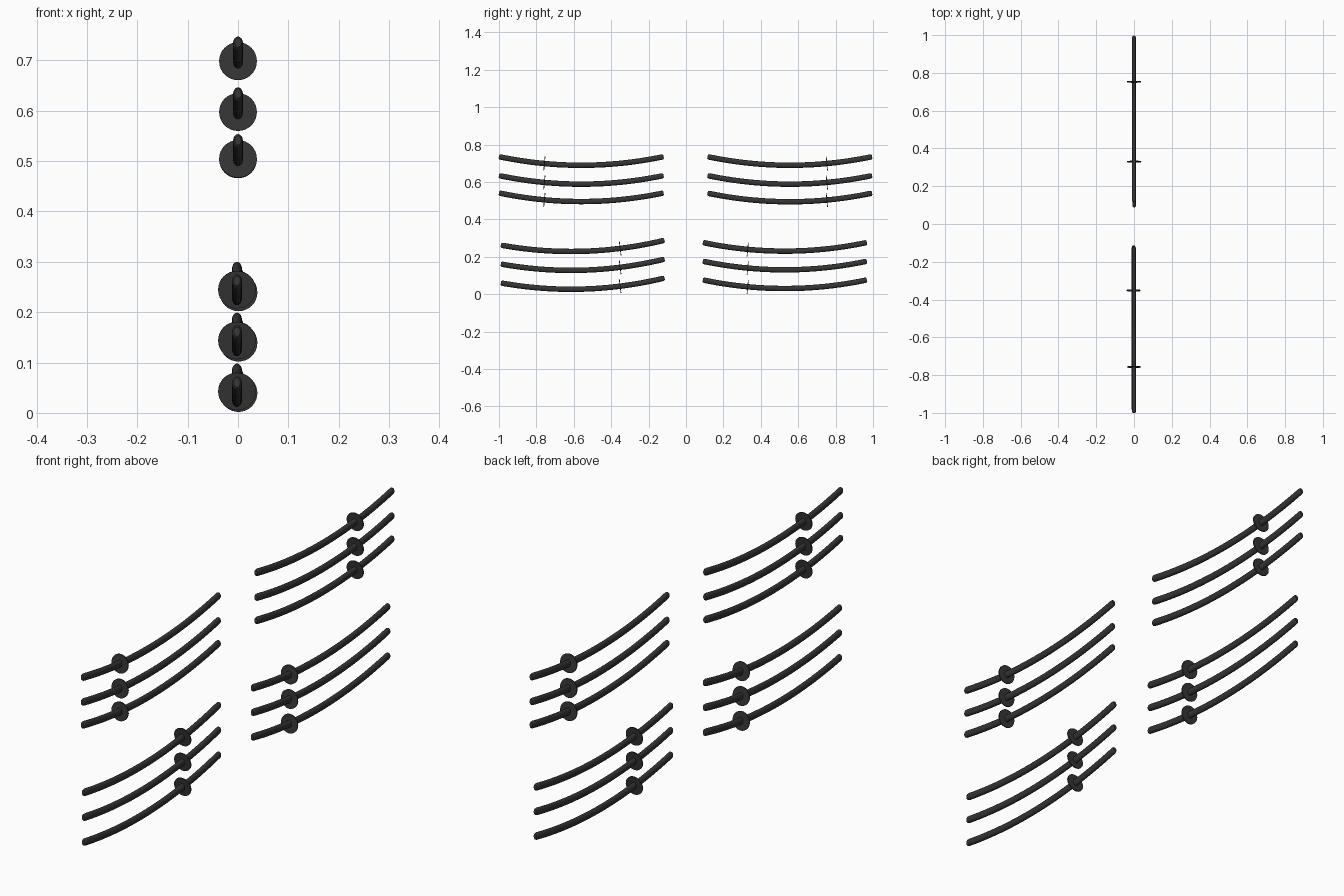
import bpy, bmesh, math
from mathutils import Vector

if "Cube" in bpy.data.objects:
    bpy.data.objects.remove(bpy.data.objects["Cube"])

mat = bpy.data.materials.new("dark_grey")
mat.diffuse_color = (0.035, 0.035, 0.035, 1)
mat.use_nodes = True
mat.node_tree.nodes["Principled BSDF"].inputs["Base Color"].default_value = mat.diffuse_color

HALF_W, HALF_H = 0.010, 0.0145   # oval rod section
DISC_R, DISC_T = 0.0375, 0.004


def finish(name, bm):
    bmesh.ops.recalc_face_normals(bm, faces=bm.faces[:])
    me = bpy.data.meshes.new(name)
    bm.to_mesh(me)
    bm.free()
    me.materials.append(mat)
    ob = bpy.data.objects.new(name, me)
    bpy.context.collection.objects.link(ob)
    bpy.context.view_layer.objects.active = ob
    ob.select_set(True)
    bpy.ops.object.shade_smooth_by_angle(angle=math.radians(40))
    ob.select_set(False)


def curve(x, y0, y1, z0, z1, sag, t):
    """Point and tangent on a sagging parabola."""
    p = Vector((x, y0 + (y1 - y0) * t, z0 + (z1 - z0) * t - 4 * sag * t * (1 - t)))
    d = Vector((0, y1 - y0, z1 - z0 - 4 * sag * (1 - 2 * t))).normalized()
    return p, d


def rod(name, *arc, steps=28, sides=16):
    # Oval section swept along the arc, with slightly rounded ends
    stations = [(0, 0.65), (0.004, 0.9)]
    stations += [(0.01 + 0.98 * i / steps, 1) for i in range(steps + 1)]
    stations += [(0.996, 0.9), (1, 0.65)]
    bm = bmesh.new()
    rings = []
    for t, s in stations:
        p, d = curve(*arc, t)
        up = Vector((0, -d.z, d.y))
        rings.append([bm.verts.new(
            p + Vector((HALF_W * s * math.cos(a), 0, 0)) + up * (HALF_H * s * math.sin(a)))
            for a in (2 * math.pi * k / sides for k in range(sides))])
    for r, q in zip(rings, rings[1:]):
        for k in range(sides):
            j = (k + 1) % sides
            bm.faces.new((r[k], r[j], q[j], q[k]))
    bm.faces.new(rings[0])
    bm.faces.new(rings[-1])
    finish(name, bm)


def disc(name, y, *arc):
    # Thin collar square to the rod
    p, d = curve(*arc, (y - arc[1]) / (arc[2] - arc[1]))
    m = d.to_track_quat('Z', 'Y').to_matrix().to_4x4()
    m.translation = p
    bm = bmesh.new()
    bmesh.ops.create_cone(bm, cap_ends=True, segments=32, radius1=DISC_R,
                          radius2=DISC_R, depth=DISC_T, matrix=m)
    finish(name, bm)


# group: x, y start, y end, end rise, sag, disc y, start heights
groups = {
    "upper_front": (0, -1.0, -0.12, 0.0, 0.046, -0.757, (0.735, 0.634, 0.541)),
    "upper_back": (0, 0.115, 0.995, 0.0, 0.046, 0.753, (0.735, 0.634, 0.540)),
    "lower_front": (-0.002, -0.99, -0.115, 0.026, 0.046, -0.352, (0.262, 0.161, 0.060)),
    "lower_back": (0.001, 0.09, 0.967, 0.0, 0.046, 0.33, (0.276, 0.176, 0.076)),
}
for g, (x, y0, y1, rise, sag, dy, heights) in groups.items():
    for i, z in enumerate(heights, 1):
        arc = (x, y0, y1, z, z + rise, sag)
        rod(f"{g}_rod_{i}", *arc)
        disc(f"{g}_disc_{i}", dy, *arc)
